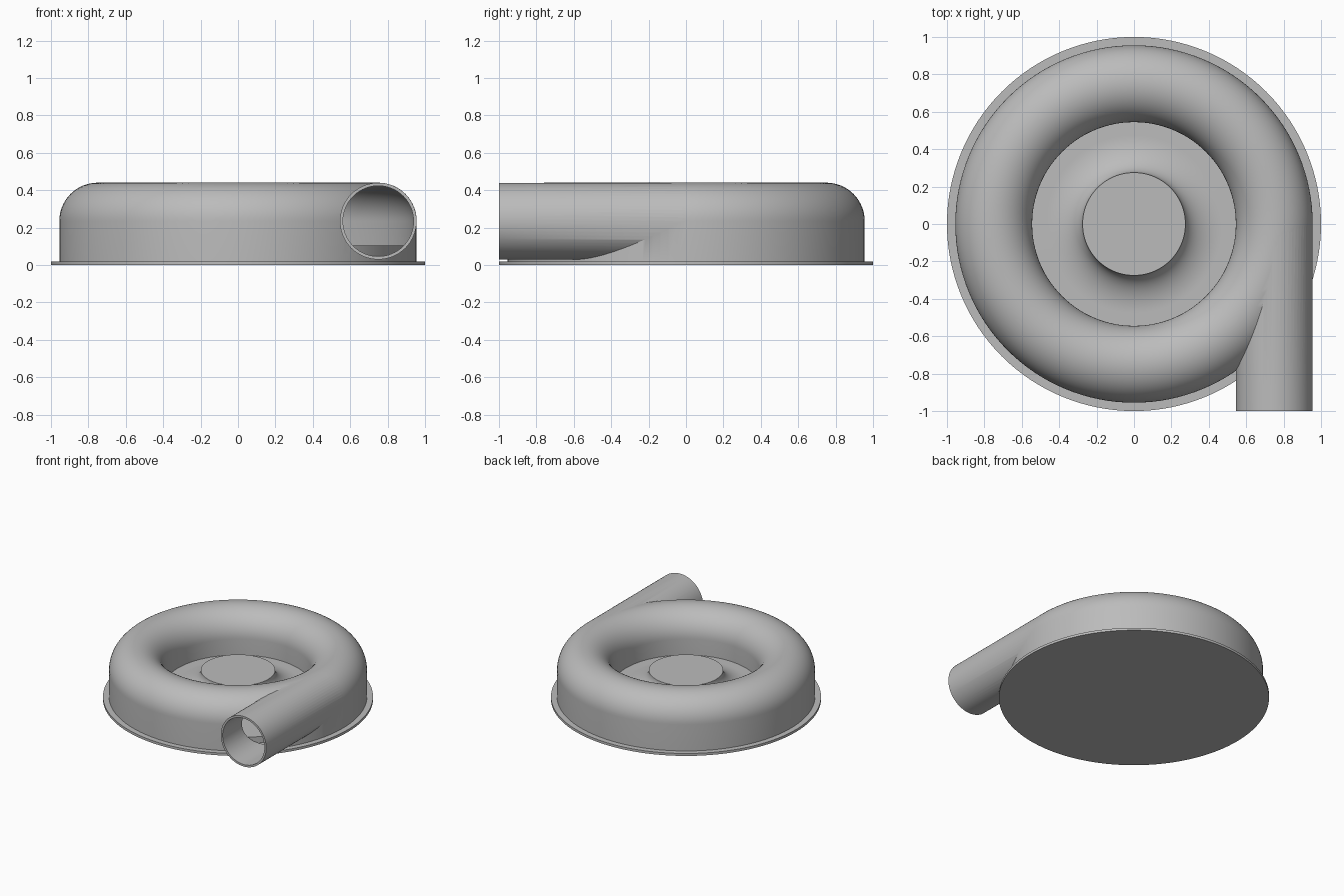
import bpy, bmesh, math
from mathutils import Matrix

cube = bpy.data.objects.get("Cube")
if cube:
    bpy.data.objects.remove(cube, do_unlink=True)

grey = bpy.data.materials.new("plain grey")
grey.use_nodes = True
colour = (0.5, 0.5, 0.5, 1)
grey.diffuse_color = colour
grey.node_tree.nodes["Principled BSDF"].inputs["Base Color"].default_value = colour

RING, MID, WALL = 0.75, 0.235, 0.016   # scroll radius, its centre height, wall
TUBE = 0.205                           # outer radius of the passage
LIP = 0.115                            # bottom of the inlet lip


def to_object(bm, name):
    bmesh.ops.recalc_face_normals(bm, faces=bm.faces)
    mesh = bpy.data.meshes.new(name)
    bm.to_mesh(mesh)
    bm.free()
    mesh.materials.append(grey)
    obj = bpy.data.objects.new(name, mesh)
    bpy.context.collection.objects.link(obj)
    return obj


def lathe(name, profile, closed=False, steps=128):
    """Spin an (r, z) profile around the z axis."""
    bm = bmesh.new()
    verts = [bm.verts.new((r, 0, z)) for r, z in profile]
    pairs = list(zip(verts, verts[1:]))
    if closed:
        pairs.append((verts[-1], verts[0]))
    edges = [bm.edges.new(p) for p in pairs]
    bmesh.ops.spin(bm, geom=verts + edges, cent=(0, 0, 0), axis=(0, 0, 1),
                   angle=math.tau, steps=steps, use_duplicate=False)
    bmesh.ops.remove_doubles(bm, verts=bm.verts, dist=1e-5)
    return to_object(bm, name)


def scroll(name, radius, outer_foot, inner_foot):
    """Ring with a round top and straight walls inside and outside."""
    arc = [(RING + radius * math.cos(a), MID + radius * math.sin(a))
           for a in (math.pi * i / 32 for i in range(33))]
    profile = [(RING + radius, outer_foot)] + arc
    profile += [(RING - radius, inner_foot), (RING - radius, outer_foot)][:2 if inner_foot != outer_foot else 1]
    return lathe(name, profile, closed=True)


def pipe(name, radius, y_start, y_end):
    bm = bmesh.new()
    spot = Matrix.Translation((RING, (y_start + y_end) / 2, MID)) @ Matrix.Rotation(math.pi / 2, 4, 'X')
    bmesh.ops.create_cone(bm, cap_ends=True, segments=64, radius1=radius,
                          radius2=radius, depth=y_end - y_start, matrix=spot)
    return to_object(bm, name)


def combine(target, other, operation):
    mod = target.modifiers.new(operation.lower(), 'BOOLEAN')
    mod.operation, mod.solver, mod.object = operation, 'EXACT', other
    bpy.context.view_layer.objects.active = target
    bpy.ops.object.modifier_apply(modifier=mod.name)
    bpy.data.objects.remove(other, do_unlink=True)


def smooth(obj):
    bpy.ops.object.select_all(action='DESELECT')
    obj.select_set(True)
    bpy.context.view_layer.objects.active = obj
    bpy.ops.object.shade_smooth_by_angle(angle=math.radians(30))


# Scroll casing with its straight outlet, hollowed through
casing = scroll("scroll_casing", TUBE + 0.0005, 0.015, LIP)
combine(casing, pipe("outlet", TUBE, -1, 0), 'UNION')
combine(casing, scroll("scroll_cutter", TUBE - WALL, -0.05, -0.05), 'DIFFERENCE')
combine(casing, pipe("bore_cutter", TUBE - WALL - 0.0005, -1.1, 0), 'DIFFERENCE')
smooth(casing)

# Base plate
smooth(lathe("base_plate", [(0, 0), (1, 0), (1, 0.02), (0, 0.02)]))

# Rotor disc whose hub flares down to its rim
flare_w, flare_h, hub_r, floor = 0.2, 0.13, 0.275, 0.105
flare = [(hub_r + flare_w * (1 - math.cos(a)), floor + flare_h * (1 - math.sin(a)))
         for a in (math.pi / 2 * i / 20 for i in range(21))]
flare.reverse()
rotor = [(0, floor + flare_h)] + flare[::-1] + [(0.9, floor), (0.9, 0.05), (0, 0.05)]
smooth(lathe("rotor_disc", rotor))
